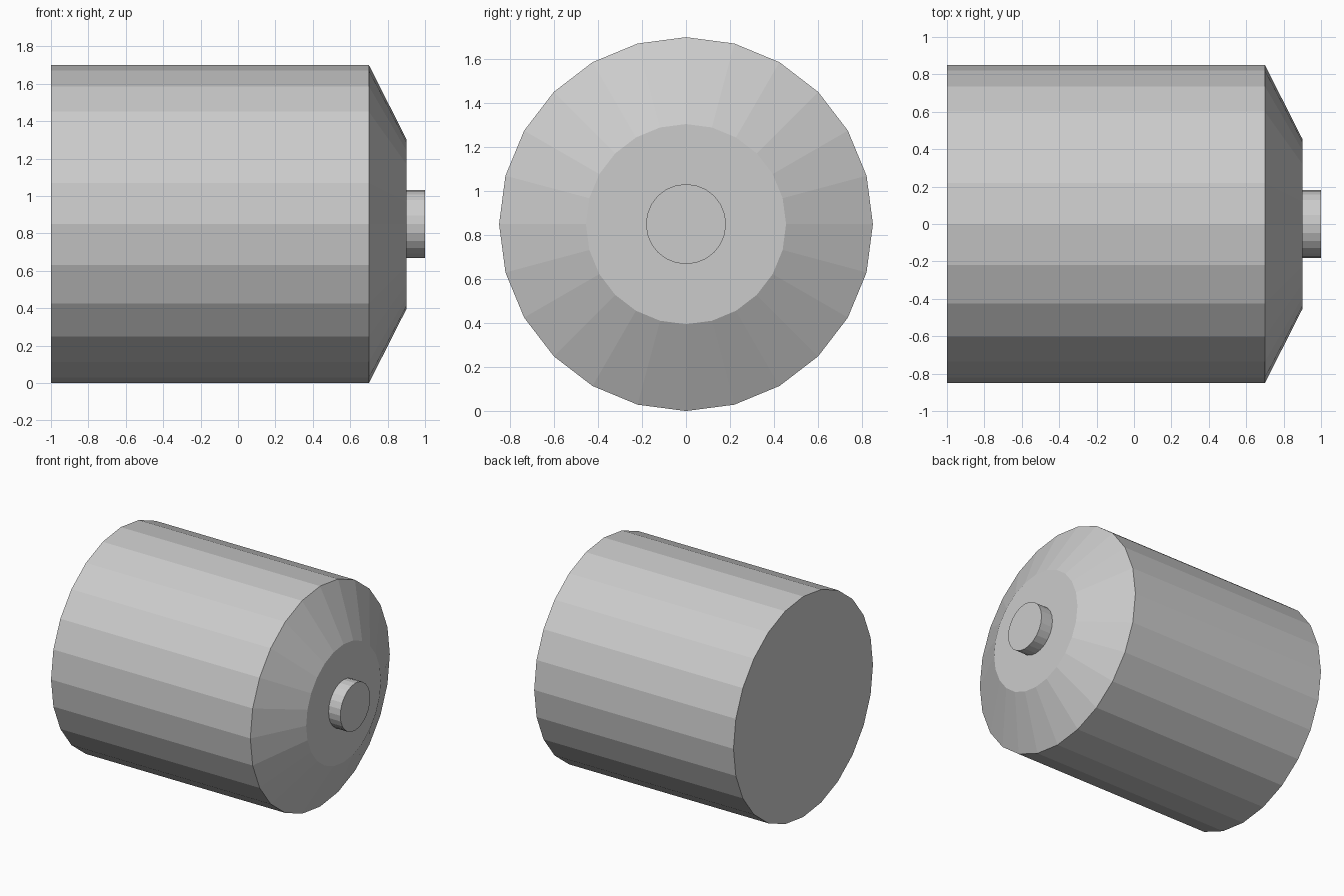
import bpy
import bmesh
from math import cos, sin, tau

if "Cube" in bpy.data.objects:
    bpy.data.objects.remove(bpy.data.objects["Cube"])

SIDES = 24
AXIS_Z = 0.85


def turned_part(name, profile):
    """Closed solid turned about the x axis from (x, radius) points."""
    bm = bmesh.new()
    rings = [[bm.verts.new((x, r * sin(tau * i / SIDES), r * cos(tau * i / SIDES)))
              for i in range(SIDES)] for x, r in profile]
    for a, b in zip(rings, rings[1:]):
        for i in range(SIDES):
            j = (i + 1) % SIDES
            bm.faces.new((a[i], a[j], b[j], b[i]))
    bm.faces.new(rings[0])
    bm.faces.new(rings[-1])
    bmesh.ops.recalc_face_normals(bm, faces=bm.faces[:])
    mesh = bpy.data.meshes.new(name)
    bm.to_mesh(mesh)
    bm.free()
    obj = bpy.data.objects.new(name, mesh)
    obj.location.z = AXIS_Z
    bpy.context.collection.objects.link(obj)
    return obj


# Main drum with tapered shoulder
turned_part("motor_body", [(-1.0, 0.85), (0.7, 0.85), (0.9, 0.455)])

# Short stub on the end face
turned_part("shaft_stub", [(0.9, 0.182), (1.0, 0.182)])
